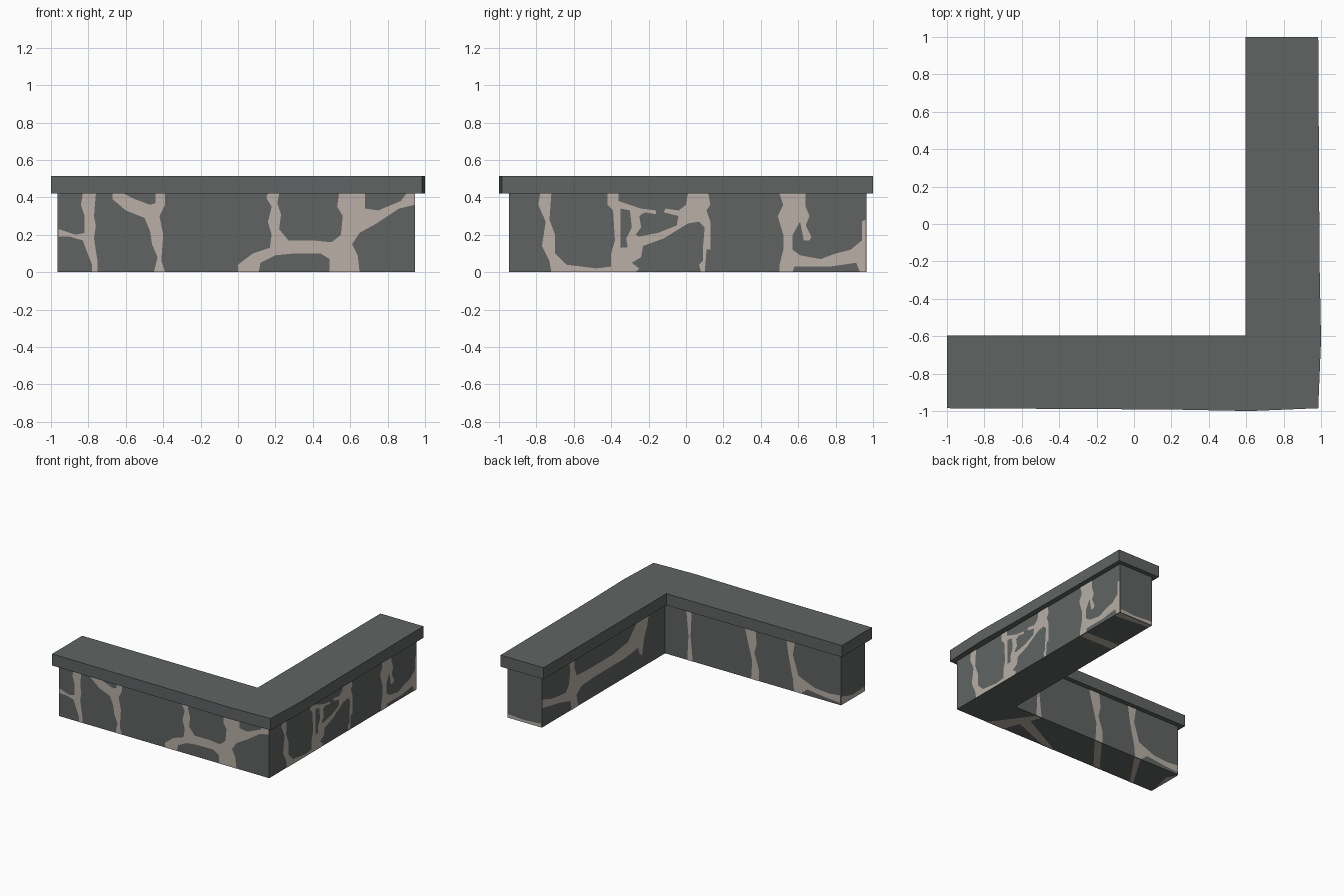
import bpy, bmesh
from mathutils import Vector

if "Cube" in bpy.data.objects:
    bpy.data.objects.remove(bpy.data.objects["Cube"])


def material(name, rgb):
    m = bpy.data.materials.new(name)
    m.diffuse_color = (*rgb, 1)
    m.use_nodes = True
    m.node_tree.nodes["Principled BSDF"].inputs["Base Color"].default_value = m.diffuse_color
    return m


STONE = material("dark grey stone", (0.115, 0.127, 0.124))
MORTAR = material("pale mortar", (0.48, 0.43, 0.38))


def finish(bm, name, mat):
    me = bpy.data.meshes.new(name)
    bm.to_mesh(me)
    bm.free()
    me.materials.append(mat)
    ob = bpy.data.objects.new(name, me)
    bpy.context.collection.objects.link(ob)
    return ob


def prism(name, outline, z0, z1):
    """Upright solid from a plan outline."""
    bm = bmesh.new()
    face = bm.faces.new([bm.verts.new((x, y, z0)) for x, y in outline])
    up = bmesh.ops.extrude_face_region(bm, geom=[face])["geom"]
    for v in up:
        if isinstance(v, bmesh.types.BMVert):
            v.co.z = z1
    bmesh.ops.recalc_face_normals(bm, faces=bm.faces)
    return finish(bm, name, STONE)


# Wall limits shared by the body and the painted mortar
OUT, INN, END, TOP, GAP = 0.947, 0.633, 0.965, 0.42, 0.002

# L-shaped wall and its overhanging, slightly bowed coping
prism("wall_body", [(-END, -OUT), (OUT, -OUT), (OUT, END),
                    (INN, END), (INN, -INN), (-END, -INN)], 0, TOP)
prism("wall_coping", [(-1, -.985), (.2, -.992), (.62, -1), (.985, -.985),
                      (1, -.62), (.992, -.2), (.985, 1),
                      (.595, 1), (.595, -.595), (-1, -.595)], TOP, .515)

# Wall sides: (map from u, v to a point, outward direction)
SIDES = {
    "front": (lambda u, v: (u, -OUT - GAP, v), (0, -1, 0)),
    "right": (lambda u, v: (OUT + GAP, u, v), (1, 0, 0)),
    "inner_back": (lambda u, v: (u, -INN + GAP, v), (0, 1, 0)),
    "inner_left": (lambda u, v: (INN - GAP, u, v), (-1, 0, 0)),
    "back_end": (lambda u, v: (u, END + GAP, v), (0, 1, 0)),
    "left_end": (lambda u, v: (-END - GAP, u, v), (-1, 0, 0)),
    "under": (lambda u, v: (u, v, 0), (0, 0, -1)),
}


def mortar(side, *pts):
    """Thin painted patch; outline in hundredths of a unit."""
    place, out = SIDES[side]
    bm = bmesh.new()
    f = bm.faces.new([bm.verts.new(place(u / 100, v / 100)) for u, v in pts])
    f.normal_update()
    if f.normal.dot(Vector(out)) < 0:
        f.normal_flip()
    bmesh.ops.triangulate(bm, faces=[f])
    if side == "under":
        for v in bm.verts:
            v.co.z = -0.001
    finish(bm, "mortar_" + side, MORTAR)


# Front mortar
mortar("front", (-83, 42), (-84, 36), (-82, 30), (-82, 21), (-87, 20),
       (-96, 23), (-96, 19), (-90, 19), (-83, 17), (-80, 9), (-78, 4), (-78, 0),
       (-75, 0), (-75, 5), (-77, 18), (-76, 25), (-77, 30), (-76, 42))
mortar("front", (-67, 42), (-67, 39), (-60, 33), (-50, 29), (-47, 22),
       (-46, 15), (-43, 8), (-45, 0), (-39, 0), (-41, 6), (-40, 20), (-42, 30),
       (-39, 36), (-39, 42), (-44, 42), (-44, 37), (-47, 36), (-55, 39), (-61, 42))
mortar("front", (0, 0), (0, 4), (8, 10), (17, 13), (18, 20), (16, 27), (18, 35),
       (15, 40), (16, 42), (22, 42), (21, 37), (23, 31), (22, 23), (27, 17),
       (40, 17), (50, 16), (55, 20), (56, 30), (53, 35), (54, 42), (68, 42),
       (68, 34), (75, 33), (87, 38), (90, 42), (94.5, 42), (94.5, 36), (86, 34),
       (74, 26), (65, 21), (61, 15), (64, 9), (65, 0), (49, 0), (49, 7),
       (44, 10), (30, 10), (20, 9), (12, 5), (11, 0))

# Right mortar
mortar("right", (-78, 42), (-79, 36), (-75, 27), (-77, 14), (-73, 6), (-72, 0),
       (-27, 0), (-25, 2), (-29, 5), (-24, 8), (-24, 14), (-35, 13), (-38, 8),
       (-40, 3), (-48, 2), (-64, 4), (-70, 10), (-70, 20), (-73, 28), (-72, 42))
mortar("right", (-36, 42), (-36, 38), (-24, 34), (-16, 33), (-16, 31), (-22, 32),
       (-25, 30), (-24, 24), (-27, 20), (-25, 19), (-15, 21), (-5, 25), (-4, 30),
       (-12, 32), (-11, 34), (-4, 33), (0, 36), (1, 42), (12, 42), (13, 36),
       (11, 33), (13, 27), (13, 12), (9, 12), (10, 24), (7, 27), (1, 26),
       (-12, 18), (-23, 14), (-24, 8), (-31, 12), (-32, 18), (-29, 24),
       (-30, 33), (-35, 34), (-35, 13), (-34, 8), (-40, 3), (-40, 10),
       (-38, 17), (-39, 33), (-42, 36), (-42, 42))
mortar("right", (8, 0), (7, 4), (9, 6), (9, 12), (11, 12), (10, 0))
mortar("right", (50, 42), (52, 36), (49, 30), (52, 20), (52, 12), (50, 4),
       (50, 0), (57, 0), (58, 3), (77, 3), (91, 5), (93, 0), (96, 0), (96, 28),
       (94, 27), (94, 17), (88, 12), (80, 10), (72, 7), (61, 9), (57, 12),
       (57, 20), (61, 27), (63, 17), (66, 17), (67, 19), (64, 25), (66, 30),
       (64, 35), (64, 42))

# Inner mortar
mortar("inner_back", (44, 42), (39, 42), (40, 20), (38, 0), (43, 0), (42, 20))
mortar("inner_back", (-9, 42), (-19, 42), (-20, 30), (-18, 22), (-22, 10),
       (-22, 0), (-15, 0), (-16, 15), (-12, 30))
mortar("inner_back", (-47, 42), (-55, 42), (-53, 30), (-58, 14), (-73, 8),
       (-86, 7), (-96, 8), (-96, 2), (-82, 3), (-66, 5), (-60, 0), (-54, 0),
       (-53, 10), (-49, 28))
mortar("inner_left", (96, 23), (84, 19), (66, 17), (62, 22), (60, 33), (62, 42),
       (54, 42), (55, 34), (52, 26), (40, 25), (20, 25), (5, 25), (-15, 28),
       (-25, 38), (-28, 42), (-42, 42), (-40, 32), (-36, 24), (-33, 10),
       (-30, 12), (-28, 18), (-10, 16), (10, 16), (30, 16), (45, 15), (52, 10),
       (50, 0), (58, 0), (60, 8), (75, 12), (96, 16))

# End mortar
mortar("back_end", (64, 0), (94, 0), (94, 3), (80, 2), (64, 3))
mortar("left_end", (-64, 0), (-64, 7), (-78, 3), (-94, 4), (-94, 0))

# Underside mortar, joining the bands on opposite sides
mortar("under", (49, -94), (65, -94), (43, -64), (38, -64))
mortar("under", (0, -94), (11, -94), (47, -80), (42, -72))
mortar("under", (-45, -94), (-39, -94), (-15, -64), (-22, -64))
mortar("under", (-78, -94), (-75, -94), (-54, -64), (-60, -64))
mortar("under", (-96, -90), (-96, -64), (-92, -72))
mortar("under", (94, 50), (94, 57), (64, 58), (64, 50))
mortar("under", (94, 90), (94, 96), (64, 96), (64, 93))
